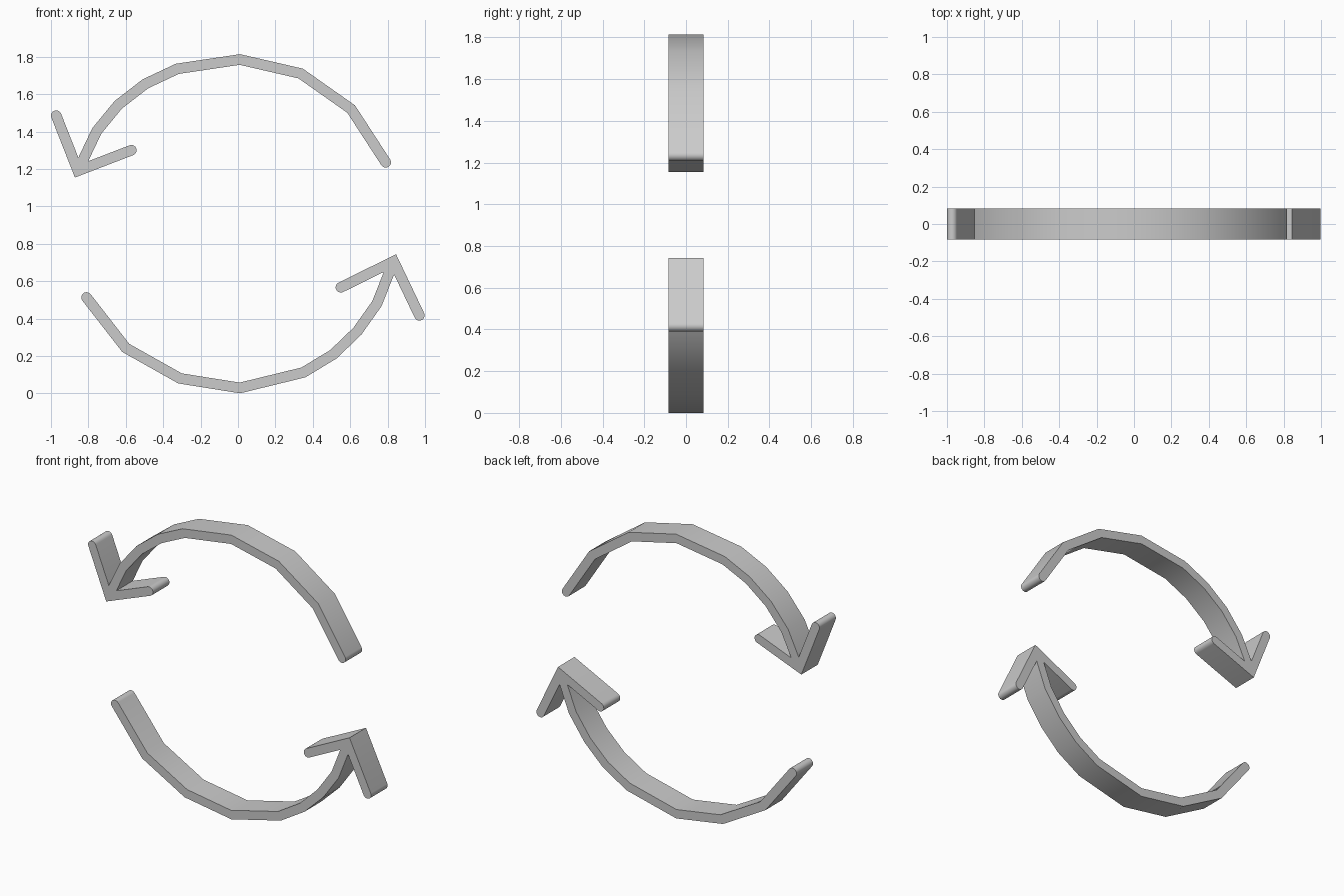
import bpy, bmesh, math
from mathutils import Vector

if "Cube" in bpy.data.objects:
    bpy.data.objects.remove(bpy.data.objects["Cube"])

R = 0.028        # half stroke width
DEPTH = 0.083    # half thickness
CAP = 10         # segments per rounded end


def right(d):
    return Vector((d.y, -d.x))


def outline(tip, branches):
    """Walk around the stroke tree and return its offset outline (x, z)."""
    tip = Vector(tip)
    route = []
    for br in branches:
        pts = [Vector(p) for p in br]
        route += [tip] + pts + pts[-2::-1]
    out, n = [], len(route)
    for i, p in enumerate(route):
        d0 = (p - route[i - 1]).normalized()
        d1 = (route[(i + 1) % n] - p).normalized()
        n0, n1 = right(d0), right(d1)
        if d0.dot(d1) < -0.99:      # rounded free end
            for k in range(CAP + 1):
                t = math.pi * k / CAP
                out.append(p + R * (n0 * math.cos(t) + d0 * math.sin(t)))
        else:                       # mitred corner
            out.append(p + R * (n0 + n1) / (1 + n0.dot(n1)))
    return out


def arrow(name, tip, branches):
    bm = bmesh.new()
    face = bm.faces.new([bm.verts.new((p.x, -DEPTH, p.y)) for p in outline(tip, branches)])
    ext = bmesh.ops.extrude_face_region(bm, geom=[face], use_keep_orig=True)
    verts = [g for g in ext["geom"] if isinstance(g, bmesh.types.BMVert)]
    bmesh.ops.translate(bm, verts=verts, vec=(0, 2 * DEPTH, 0))
    bmesh.ops.recalc_face_normals(bm, faces=bm.faces[:])
    mesh = bpy.data.meshes.new(name)
    bm.to_mesh(mesh)
    bm.free()
    ob = bpy.data.objects.new(name, mesh)
    bpy.context.collection.objects.link(ob)
    bpy.ops.object.select_all(action='DESELECT')
    ob.select_set(True)
    bpy.context.view_layer.objects.active = ob
    bpy.ops.object.shade_smooth_by_angle(angle=math.radians(30))


# Upper arrow: head arm, curved shaft, head arm (counter-clockwise about the tip)
arrow("upper_arrow", (-0.856, 1.19), [
    [(-0.57, 1.30)],
    [(-0.755, 1.403), (-0.64, 1.543), (-0.495, 1.655), (-0.325, 1.735),
     (0.01, 1.785), (0.335, 1.71), (0.605, 1.52), (0.79, 1.235)],
    [(-0.972, 1.485)],
])

# Lower arrow
arrow("lower_arrow", (0.832, 0.706), [
    [(0.55, 0.567)],
    [(0.743, 0.48), (0.638, 0.332), (0.51, 0.209), (0.35, 0.112),
     (0.01, 0.029), (-0.31, 0.08), (-0.60, 0.243), (-0.81, 0.513)],
    [(0.97, 0.417)],
])
